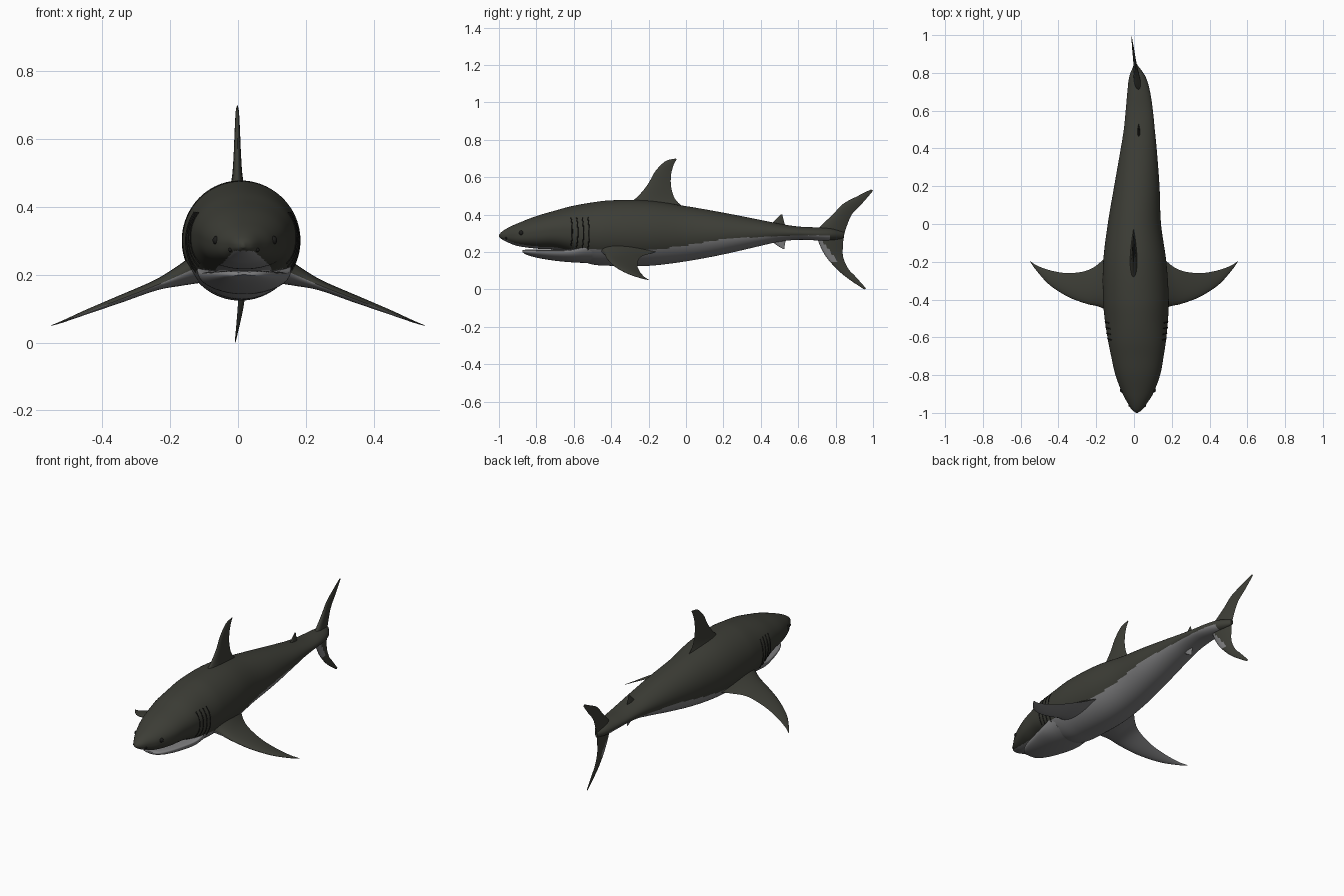
import bpy, bmesh, math
from mathutils import Vector

if "Cube" in bpy.data.objects:
    bpy.data.objects.remove(bpy.data.objects["Cube"])


def material(name, rgb):
    m = bpy.data.materials.new(name)
    m.diffuse_color = (*rgb, 1)
    m.use_nodes = True
    m.node_tree.nodes["Principled BSDF"].inputs["Base Color"].default_value = m.diffuse_color
    return m


DARK = material("dark olive skin", (0.046, 0.047, 0.037))
LIGHT = material("pale grey belly", (0.21, 0.21, 0.215))
BLACK = material("near black", (0.012, 0.012, 0.011))


def interp(rows, t):
    """Smooth interpolation of table rows keyed by their first column."""
    n = len(rows)
    t = min(max(t, rows[0][0]), rows[-1][0])
    i = max(k for k in range(n - 1) if rows[k][0] <= t)
    a, b = rows[i], rows[i + 1]
    p, q = rows[max(i - 1, 0)], rows[min(i + 2, n - 1)]
    h = b[0] - a[0]
    s = (t - a[0]) / h
    out = []
    for c in range(1, len(a)):
        m0 = (b[c] - p[c]) / (b[0] - p[0]) * h
        m1 = (q[c] - a[c]) / (q[0] - a[0]) * h
        out.append((2*s**3 - 3*s**2 + 1) * a[c] + (s**3 - 2*s**2 + s) * m0
                   + (3*s**2 - 2*s**3) * b[c] + (s**3 - s**2) * m1)
    return out


def loft(name, rings, is_light):
    """Skin closed rings, cap both ends, colour faces by a rule."""
    bm = bmesh.new()
    vs = [[bm.verts.new(p) for p in r] for r in rings]
    n = len(rings[0])
    for r0, r1 in zip(vs, vs[1:]):
        for i in range(n):
            j = (i + 1) % n
            bm.faces.new((r0[i], r0[j], r1[j], r1[i]))
    bm.faces.new(vs[0])
    bm.faces.new(vs[-1])
    bmesh.ops.recalc_face_normals(bm, faces=bm.faces)
    for f in bm.faces:
        f.smooth = True
        f.normal_update()
        f.material_index = int(is_light(f.calc_center_median(), f.normal))
    me = bpy.data.meshes.new(name)
    bm.to_mesh(me)
    bm.free()
    me.materials.append(DARK)
    me.materials.append(LIGHT)
    me.set_sharp_from_angle(angle=math.radians(50))
    ob = bpy.data.objects.new(name, me)
    bpy.context.collection.objects.link(ob)
    return ob


# Body stations: y, centre x, half width, top z, bottom z
BODY = [
    (-1.0, 0.015, 0.004, 0.292, 0.28), (-0.985, 0.016, 0.026, 0.308, 0.268),
    (-0.95, 0.018, 0.05, 0.33, 0.25), (-0.9, 0.02, 0.08, 0.353, 0.232),
    (-0.8, 0.02, 0.118, 0.392, 0.218), (-0.7, 0.018, 0.139, 0.421, 0.212),
    (-0.62, 0.016, 0.153, 0.443, 0.19), (-0.52, 0.013, 0.166, 0.462, 0.138),
    (-0.4, 0.01, 0.174, 0.476, 0.126), (-0.2, 0.004, 0.167, 0.474, 0.126),
    (0.0, 0.002, 0.141, 0.445, 0.15), (0.2, 0.015, 0.12, 0.41, 0.187),
    (0.4, 0.025, 0.095, 0.371, 0.233), (0.5, 0.028, 0.082, 0.351, 0.255),
    (0.6, 0.028, 0.072, 0.336, 0.265), (0.7, 0.025, 0.06, 0.331, 0.262),
    (0.78, 0.018, 0.043, 0.325, 0.262), (0.845, 0.008, 0.008, 0.305, 0.275),
]


def body_point(y, a):
    cx, w, top, bot = interp(BODY, y)
    mid, s = (top + bot) / 2, math.sin(a)
    k = min(max((y + 0.65) / 0.15, 0), 1)
    p = 0.7 + 0.3 * k if s < 0 else 1          # flatter under the snout
    z = mid + math.copysign(abs(s) ** p, s) * (top - mid)
    return Vector((cx + w * math.cos(a), y, z))


EDGE = [(-0.62, 0.215), (-0.2, 0.213), (0, 0.235), (0.2, 0.268), (0.4, 0.28),
        (0.6, 0.288), (0.85, 0.288)]


def belly(c, n):
    if c.y < -0.62:                            # pale wedge under the snout
        cx = interp(BODY, c.y)[0]
        return c.z < 0.27 and n.z < -0.2 and abs(c.x - cx) < 0.03 + (0.27 - c.z)
    return c.y < 0.77 and c.z < interp(EDGE, c.y)[0]


SEG, RINGS = 96, 160
ys = [-1 + 1.845 * (i / RINGS) ** 1.3 for i in range(RINGS + 1)]
loft("body", [[body_point(y, 2 * math.pi * k / SEG) for k in range(SEG)]
              for y in ys], belly)

# Lower jaw: y, half width, top z, bottom z
JAW = [(-0.875, 0.02, 0.21, 0.2), (-0.86, 0.05, 0.212, 0.188),
       (-0.8, 0.085, 0.213, 0.17), (-0.7, 0.115, 0.213, 0.153),
       (-0.6, 0.136, 0.218, 0.144), (-0.5, 0.14, 0.25, 0.14)]
rings = []
for i in range(25):
    y = -0.875 + 0.375 * i / 24
    w, top, bot = interp(JAW, y)
    rings.append([])
    for k in range(48):
        a = 2 * math.pi * k / 48
        s = math.sin(a)
        # nearly flat upper side, rounded lower side
        z = top - 0.012 * (1 - max(s, 0) ** 0.6)
        if s < 0:
            z = top - 0.012 + s * (top - 0.012 - bot)
        rings[-1].append((0.018 + w * math.cos(a), y, z))
loft("lower_jaw", rings, lambda c, n: True)


def fin(name, rows, normal, is_light, steps=36, n=14):
    """Rows: key, leading edge xyz, trailing edge xyz, half thickness."""
    nv = Vector(normal).normalized()
    rings = []
    for i in range(steps + 1):
        v = interp(rows, rows[0][0] + (rows[-1][0] - rows[0][0]) * i / steps)
        le, te, th = Vector(v[:3]), Vector(v[3:6]), v[6]
        ring = []
        for k in range(2 * n):
            u = (1 - math.cos(math.pi * k / n)) / 2
            t = th * 2.6 * math.sqrt(u) * (1 - u) * (1 if k < n else -1)
            ring.append(le.lerp(te, u) + nv * t)
        rings.append(ring)
    return loft(name, rings, is_light)


def upright(points, x_of):
    """Expand (lead y, z, trail y, z, thickness) into fin rows."""
    return [(i, x_of(a), a, b, x_of(c), c, d, t)
            for i, (a, b, c, d, t) in enumerate(points)]


# Upright fins
fin("dorsal_fin", upright([
    (-0.33, 0.44, 0.03, 0.41, 0.028), (-0.26, 0.495, -0.05, 0.472, 0.016),
    (-0.205, 0.56, -0.078, 0.54, 0.011), (-0.165, 0.63, -0.08, 0.61, 0.008),
    (-0.11, 0.685, -0.066, 0.665, 0.005), (-0.055, 0.7, -0.05, 0.696, 0.001)],
    lambda y: -0.002), (1, 0, 0), lambda c, n: False)
fin("second_dorsal_fin", upright([
    (0.44, 0.335, 0.54, 0.325, 0.01), (0.475, 0.368, 0.526, 0.355, 0.006),
    (0.507, 0.402, 0.515, 0.4, 0.001)],
    lambda y: 0.025), (1, 0, 0), lambda c, n: False, 12)
fin("anal_fin", upright([
    (0.44, 0.275, 0.54, 0.28, 0.01), (0.48, 0.24, 0.53, 0.248, 0.006),
    (0.52, 0.215, 0.526, 0.217, 0.001)],
    lambda y: 0.027), (1, 0, 0), lambda c, n: True, 12)
fin("tail_fin", upright([
    (0.99, 0.535, 1.0, 0.527, 0.001), (0.92, 0.5, 0.945, 0.463, 0.005),
    (0.84, 0.457, 0.89, 0.405, 0.008), (0.785, 0.4, 0.862, 0.345, 0.012),
    (0.705, 0.32, 0.845, 0.29, 0.018), (0.705, 0.265, 0.84, 0.245, 0.018),
    (0.745, 0.18, 0.84, 0.175, 0.011), (0.81, 0.105, 0.868, 0.11, 0.008),
    (0.87, 0.055, 0.905, 0.07, 0.005), (0.952, 0.0, 0.963, 0.005, 0.001)],
    lambda y: 0.022 - 0.036 * (y - 0.72) / 0.28), (1, 0, 0),
    lambda c, n: 0.15 < c.z < 0.27 and c.y < 0.72 + (0.27 - c.z) * 0.75, 70)

# Side fins, pale underneath
SIDE = [(0, 0.09, -0.49, 0.235, 0.09, -0.11, 0.215, 0.05),
        (1, 0.18, -0.44, 0.195, 0.17, -0.195, 0.19, 0.028),
        (2, 0.25, -0.423, 0.165, 0.24, -0.243, 0.172, 0.015),
        (3, 0.35, -0.385, 0.126, 0.335, -0.26, 0.135, 0.011),
        (4, 0.45, -0.32, 0.088, 0.425, -0.25, 0.1, 0.007),
        (5, 0.52, -0.242, 0.06, 0.505, -0.224, 0.068, 0.003),
        (6, 0.55, -0.2, 0.05, 0.548, -0.198, 0.051, 0.001)]
for side, label in ((1, "right"), (-1, "left")):
    rows = [(k, side * a, b, c, side * d, e, f, t)
            for k, a, b, c, d, e, f, t in SIDE]
    fin(label + "_side_fin", rows, (0.4 * side, 0, 0.91),
        lambda c, n: n.z < 0, 48)


def ball(name, loc, r):
    bpy.ops.mesh.primitive_uv_sphere_add(segments=20, ring_count=12, radius=r,
                                         location=loc)
    ob = bpy.context.object
    ob.name = name
    ob.data.materials.append(BLACK)
    ob.data.shade_smooth()


# Eyes, nostrils and gill slits on both sides
for side, label in ((1, "right"), (-1, "left")):
    def at(y, a):
        return body_point(y, a if side > 0 else math.pi - a)
    ball(label + "_eye", at(-0.88, 0.1) - Vector((0.006 * side, 0, 0)), 0.013)
    ball(label + "_nostril", at(-0.962, -0.35), 0.006)
    for g in range(4):
        cu = bpy.data.curves.new(label + "_gill", "CURVE")
        cu.dimensions = "3D"
        cu.bevel_depth = 0.003
        cu.bevel_resolution = 1
        sp = cu.splines.new("POLY")
        sp.points.add(15)
        for k, pt in enumerate(sp.points):
            a = -0.6 + 1.15 * k / 15
            y = -0.62 + 0.03 * g + 0.012 * math.cos(a * 2)
            pt.co = (*at(y, a), 1)
        cu.materials.append(BLACK)
        ob = bpy.data.objects.new(f"{label}_gill_{g + 1}", cu)
        bpy.context.collection.objects.link(ob)
